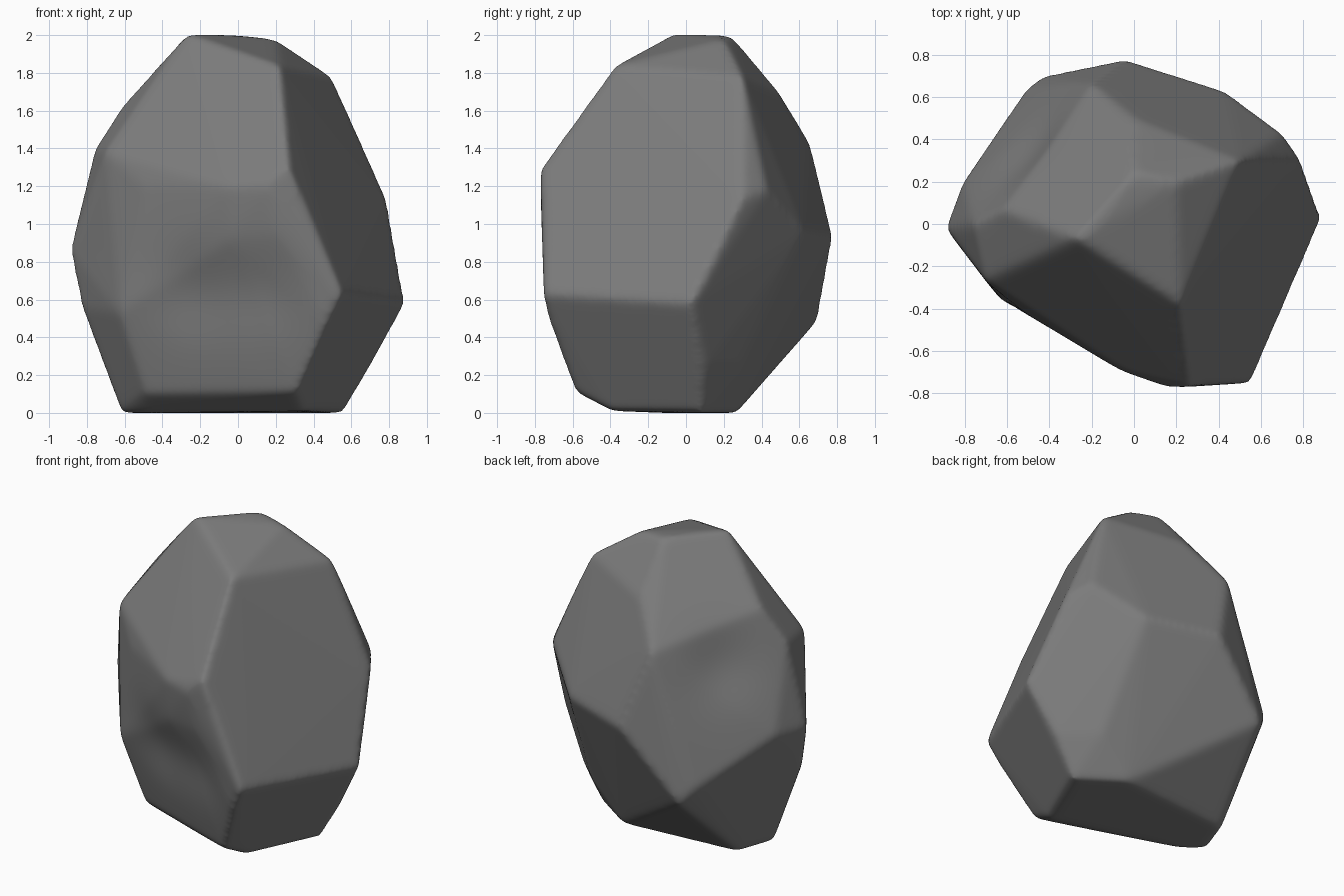
import bpy, bmesh, math
from mathutils import Vector

default = bpy.data.objects.get("Cube")
if default:
    bpy.data.objects.remove(default, do_unlink=True)

# Corner points of the boulder, grouped by region
crown = [(-.27, -.07, 2.01), (0, .24, 2.0), (.2, .2, 1.98), (.22, -.38, 1.84),
         (.5, .3, 1.78), (0, .5, 1.69), (-.2, .66, 1.43), (-.62, .07, 1.62), (-.76, 0, 1.4)]
brow = [(.27, -.77, 1.3), (.15, -.77, 1.2), (-.05, -.7, 1.2), (-.5, -.43, 1.2),
        (.22, -.76, .95), (-.05, -.68, .92), (-.47, -.45, .92), (-.7, -.27, 1.38)]
girdle = [(.55, -.76, .63), (.47, -.73, .48), (.89, .03, .58), (.79, .3, 1.13),
          (.7, .43, 1.18), (.43, .63, .95), (-.04, .78, .93), (-.51, .64, .58),
          (-.43, .7, .49), (-.81, .2, .86), (-.89, -.02, .86), (-.83, -.05, .56),
          (-.63, -.36, .53)]
foot = [(.31, -.59, .11), (.35, -.4, .01), (.56, .08, 0), (.7, .1, .25), (.28, .27, 0),
        (.5, .29, .25), (-.53, .2, 0), (-.62, -.05, 0), (-.49, -.29, .1), (-.5, -.14, 0)]

# Faceted boulder as the hull of its corners
bm = bmesh.new()
for p in crown + brow + girdle + foot:
    bm.verts.new(p)
bmesh.ops.convex_hull(bm, input=bm.verts)
loose = [v for v in bm.verts if not v.link_faces]
bmesh.ops.delete(bm, geom=loose, context='VERTS')
bmesh.ops.recalc_face_normals(bm, faces=bm.faces)
mesh = bpy.data.meshes.new("boulder")
bm.to_mesh(mesh)
bm.free()
boulder = bpy.data.objects.new("boulder", mesh)
bpy.context.collection.objects.link(boulder)

# Even mesh with softly worn edges
remesh = boulder.modifiers.new("even_mesh", 'REMESH')
remesh.mode = 'VOXEL'
remesh.voxel_size = 0.016
worn = boulder.modifiers.new("worn_edges", 'SMOOTH')
worn.factor = 0.5
worn.iterations = 30
graph = bpy.context.evaluated_depsgraph_get()
mesh = bpy.data.meshes.new_from_object(boulder.evaluated_get(graph))
boulder.modifiers.clear()
boulder.data = mesh

# Shallow hollows: centre, inward direction, radius, depth
hollows = [((.1, -.67, .65), (.45, .85, 0), .24, .035),
           ((-.25, -.5, .65), (.45, .85, 0), .24, .04),
           ((-.53, .36, 1.3), (.8, -.55, -.2), .23, .035)]
for centre, inward, radius, depth in hollows:
    push = Vector(inward).normalized() * depth
    for v in mesh.vertices:
        d = (v.co - Vector(centre)).length / radius
        v.co += push * math.exp(-d * d)

# Rest on the ground
low = min(v.co.z for v in mesh.vertices)
for v in mesh.vertices:
    v.co.z -= low
mesh.shade_smooth()

# Stone colour
stone = bpy.data.materials.new("grey_stone")
stone.use_nodes = True
grey = (.2, .2, .2, 1)
stone.diffuse_color = grey
stone.node_tree.nodes["Principled BSDF"].inputs["Base Color"].default_value = grey
mesh.materials.clear()
mesh.materials.append(stone)
